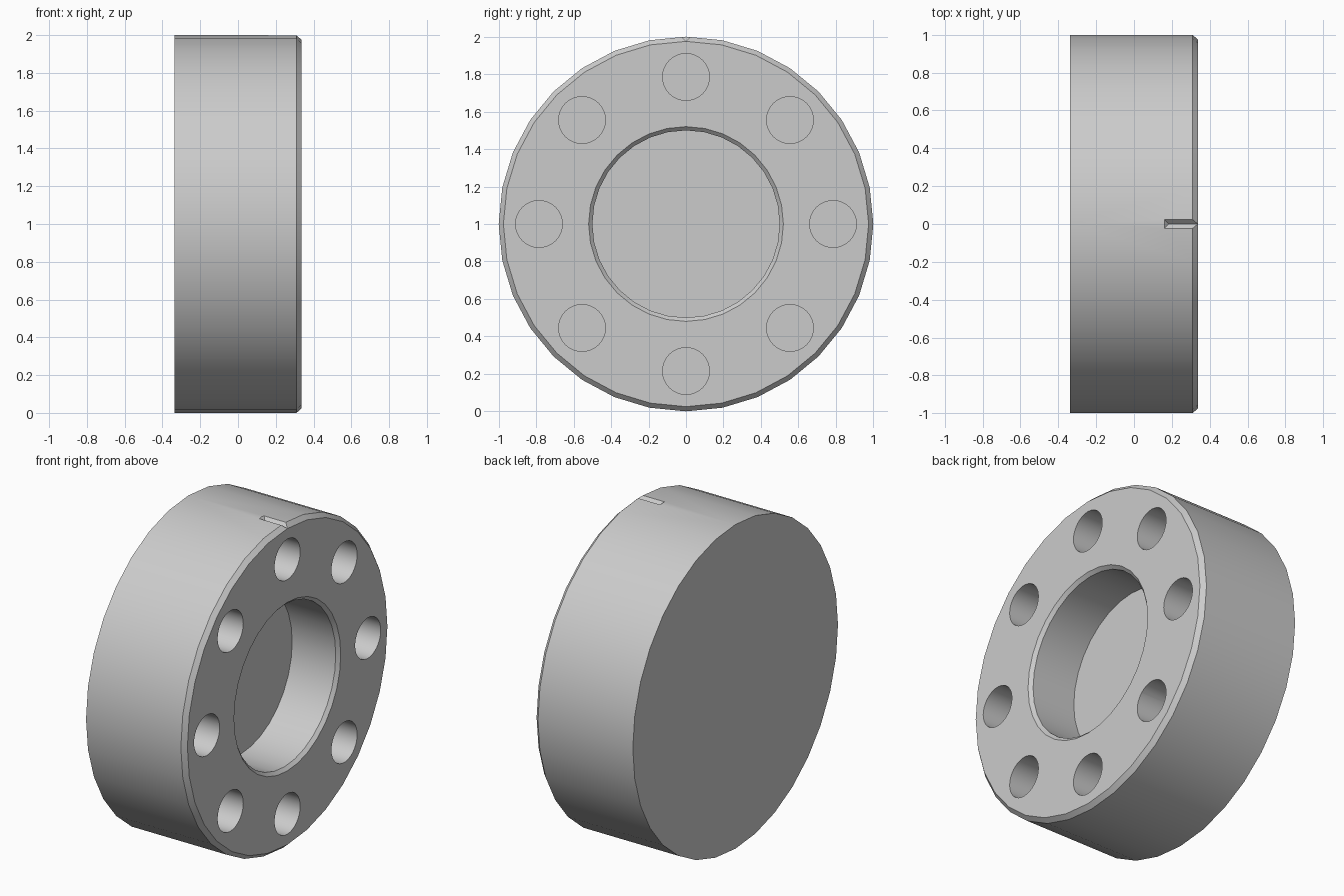
import bpy, bmesh, math
from mathutils import Matrix, Vector

if "Cube" in bpy.data.objects:
    bpy.data.objects.remove(bpy.data.objects["Cube"], do_unlink=True)

SIDES = 32
BACK, FRONT, FLOOR = -0.337, 0.337, 0.02

grey = bpy.data.materials.new("light_grey")
grey.use_nodes = True
grey.diffuse_color = (0.6, 0.6, 0.6, 1)
grey.node_tree.nodes["Principled BSDF"].inputs["Base Color"].default_value = (0.6, 0.6, 0.6, 1)


def make_object(name, bm):
    bmesh.ops.recalc_face_normals(bm, faces=bm.faces[:])
    mesh = bpy.data.meshes.new(name)
    bm.to_mesh(mesh)
    bm.free()
    mesh.materials.append(grey)
    obj = bpy.data.objects.new(name, mesh)
    bpy.context.collection.objects.link(obj)
    return obj


# Flanged disc: (x, radius) profile turned about the x axis, capped at both ends
profile = [(BACK, 1.0), (0.31, 1.0), (FRONT, 0.975),
           (FRONT, 0.52), (FRONT - 0.02, 0.5), (FLOOR, 0.5)]
bm = bmesh.new()
rings = []
for x, r in profile:
    angles = [2 * math.pi * i / SIDES for i in range(SIDES)]
    rings.append([bm.verts.new((x, r * math.sin(a), 1 + r * math.cos(a))) for a in angles])
for a, b in zip(rings, rings[1:]):
    for i in range(SIDES):
        j = (i + 1) % SIDES
        bm.faces.new((a[i], a[j], b[j], b[i]))
bm.faces.new(rings[0])
bm.faces.new(rings[-1])
disc = make_object("flange_disc", bm)

# Ring of eight blind bolt holes
bm = bmesh.new()
for k in range(8):
    a = k * math.pi / 4
    place = Matrix.Translation((0.27, 0.785 * math.sin(a), 1 + 0.785 * math.cos(a)))
    bmesh.ops.create_cone(bm, cap_ends=True, segments=SIDES, radius1=0.125, radius2=0.125,
                          depth=0.5, matrix=place @ Matrix.Rotation(math.pi / 2, 4, "Y"))
holes = make_object("bolt_hole_cutter", bm)

# V-shaped index groove in the top of the rim
bm = bmesh.new()
ends = []
for x_top, x_low in ((0.135, 0.185), (0.4, 0.4)):
    ends.append([bm.verts.new(p) for p in ((x_top, -0.05, 2.025), (x_top, 0.05, 2.025), (x_low, 0, 1.975))])
bm.faces.new(ends[0])
bm.faces.new(ends[1])
for i in range(3):
    j = (i + 1) % 3
    bm.faces.new((ends[0][i], ends[0][j], ends[1][j], ends[1][i]))
groove = make_object("index_groove_cutter", bm)

# Cut, then drop the cutters
bpy.ops.object.select_all(action="DESELECT")
bpy.context.view_layer.objects.active = disc
disc.select_set(True)
for cutter in (holes, groove):
    cutter.hide_render = True
    mod = disc.modifiers.new(cutter.name, "BOOLEAN")
    mod.operation = "DIFFERENCE"
    mod.solver = "EXACT"
    mod.object = cutter
    bpy.ops.object.modifier_apply(modifier=mod.name)
    bpy.data.objects.remove(cutter, do_unlink=True)

bpy.ops.object.shade_smooth_by_angle(angle=math.radians(25))
